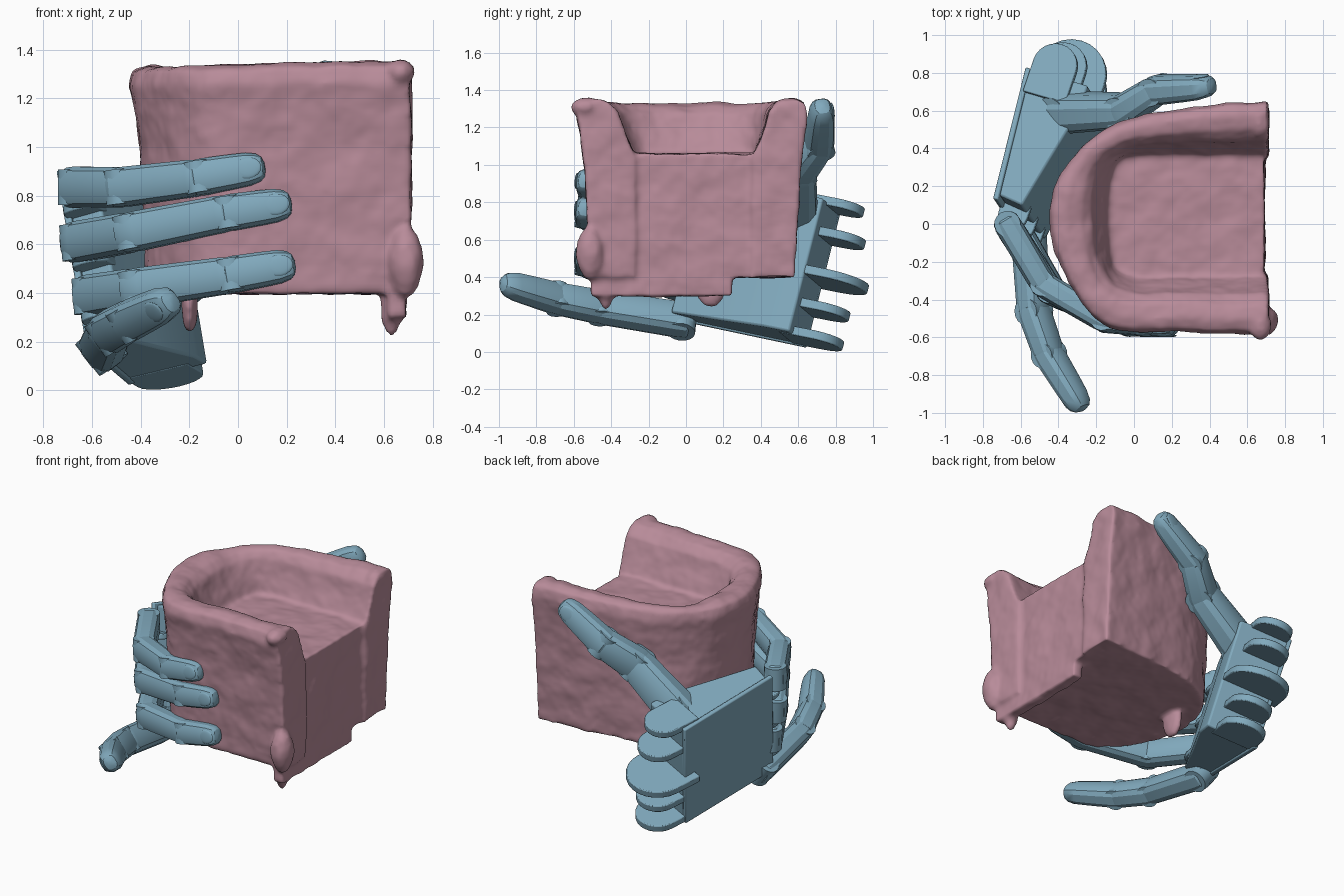
import bpy, bmesh, math
from mathutils import Vector, Matrix

if "Cube" in bpy.data.objects:
    bpy.data.objects.remove(bpy.data.objects["Cube"])


def material(name, rgb):
    m = bpy.data.materials.new(name)
    m.diffuse_color = (*rgb, 1)
    m.use_nodes = True
    m.node_tree.nodes["Principled BSDF"].inputs["Base Color"].default_value = m.diffuse_color
    return m


PINK = material("clay_pink", (0.48, 0.26, 0.32))
BLUE = material("hand_blue", (0.22, 0.40, 0.51))


def finish(bm, name, mat, angle=35, bevel=0):
    bmesh.ops.recalc_face_normals(bm, faces=bm.faces)
    me = bpy.data.meshes.new(name)
    bm.to_mesh(me)
    bm.free()
    me.materials.append(mat)
    ob = bpy.data.objects.new(name, me)
    bpy.context.collection.objects.link(ob)
    bpy.ops.object.select_all(action='DESELECT')
    ob.select_set(True)
    bpy.context.view_layer.objects.active = ob
    bpy.ops.object.shade_smooth_by_angle(angle=math.radians(angle))
    if bevel:
        b = ob.modifiers.new("bevel", 'BEVEL')
        b.width, b.segments = bevel, 2
    return ob


def loft(bm, rings):
    """Skin a list of closed point rings and cap both ends."""
    vs = [[bm.verts.new(p) for p in r] for r in rings]
    n = len(vs[0])
    for a, b in zip(vs, vs[1:]):
        for i in range(n):
            j = (i + 1) % n
            bm.faces.new((a[i], a[j], b[j], b[i]))
    bm.faces.new(vs[0])
    bm.faces.new(vs[-1][::-1])


def blob(bm, c, r):
    m = Matrix.Translation(c) @ Matrix.Diagonal((*r, 1))
    bmesh.ops.create_uvsphere(bm, u_segments=16, v_segments=10, radius=1, matrix=m)


def spline(pts, steps=6):
    p = [Vector(q) for q in pts]
    p = [2 * p[0] - p[1]] + p + [2 * p[-1] - p[-2]]
    out = []
    for i in range(1, len(p) - 2):
        a, b, c, d = p[i - 1:i + 3]
        for k in range(steps):
            t = k / steps
            out.append(0.5 * (2 * b + (c - a) * t + (2 * a - 5 * b + 4 * c - d) * t * t
                              + (3 * b - a - 3 * c + d) * t ** 3))
    return out + [p[-2]]


# --- Tub armchair: U-shaped wall between a round outer and a squarish inner path ---
outer = spline([(0.71, -0.585), (0.3, -0.575), (-0.13, -0.55), (-0.34, -0.32), (-0.45, 0.0),
                (-0.37, 0.3), (-0.1, 0.53), (0.3, 0.62), (0.71, 0.655)])
inner = spline([(0.71, -0.27), (0.3, -0.27), (0.0, -0.27), (-0.1, -0.2), (-0.12, 0.04),
                (-0.1, 0.28), (0.0, 0.355), (0.3, 0.36), (0.71, 0.35)])
# profile: (fraction from outer to inner, height)
profile = [(0.24, 0.4), (0.18, 0.7), (0.13, 1.0), (0.06, 1.17), (0.0, 1.26), (0.06, 1.325),
           (0.25, 1.345), (0.5, 1.33), (0.68, 1.28), (0.8, 1.18), (1.0, 1.04), (1.0, 0.4)]
bm = bmesh.new()
loft(bm, [[(*a.lerp(b, f), z + max(0, z - 1.2) * 0.15 * (a.x - 0.1)) for f, z in profile]
          for a, b in zip(outer, inner)])
base = [a.lerp(b, 0.3) for a, b in zip(outer, inner)]
loft(bm, [[(min(p.x, 0.69), p.y, z) for p in base] for z in (0.4, 1.06)])
# front lip, lumpy corner, arm ends and stubby legs
bmesh.ops.create_cube(bm, size=1, matrix=Matrix.Translation((0.65, -0.13, 0.36))
                      @ Matrix.Diagonal((0.08, 0.76, 0.13, 1)))
blob(bm, (0.69, -0.51, 0.53), (0.07, 0.075, 0.15))
blob(bm, (0.67, -0.54, 1.31), (0.06, 0.08, 0.055))
blob(bm, (0.66, 0.55, 1.29), (0.06, 0.1, 0.075))
blob(bm, (0.63, -0.43, 0.34), (0.05, 0.05, 0.12))
blob(bm, (-0.2, 0.13, 0.36), (0.035, 0.09, 0.12))
chair = finish(bm, "tub_armchair", PINK)
rm = chair.modifiers.new("fuse", 'REMESH')
rm.mode, rm.voxel_size, rm.use_smooth_shade = 'VOXEL', 0.016, True
sm = chair.modifiers.new("soften", 'SMOOTH')
sm.factor, sm.iterations = 0.5, 4
lumps = bpy.data.textures.new("clay_lumps", 'CLOUDS')
lumps.noise_scale = 0.16
dm = chair.modifiers.new("lumps", 'DISPLACE')
dm.texture, dm.strength, dm.mid_level = lumps, 0.025, 0.5

# --- Hand frame: L wrist to knuckles, W across palm, N out of hand back ---
O = Vector((-0.34, 0.79, 0.4))
W = Vector((-0.16, 0.24, 0.95)).normalized()
L = Vector((-0.31, -0.93, 0.17))
L = (L - W * L.dot(W)).normalized()
N = L.cross(W)


def at(l, n, w):
    return O + L * l + N * n + W * w


def prism(name, outline, w0, w1, bevel=0.012):
    bm = bmesh.new()
    loft(bm, [[at(l, n, w) for l, n in outline] for w in (w0, w1)])
    return finish(bm, name, BLUE, 30, bevel)


def tab(name, l, n, r, w0, w1, reach):
    """Hinge tab: half disc round (l, n) with a shank of given reach."""
    s = 1 if reach > 0 else -1
    pts = [(l - s * r * math.cos(a), n + r * math.sin(a))
           for a in [math.pi * (k / 12 - 0.5) for k in range(13)]]
    prism(name, pts + [(l + reach, n + r), (l + reach, n - r)], w0, w1, 0.006)


# Palm block with heel, and back plate
palm = [(0.1, -0.2), (0.1, 0.13), (0.2, 0.13), (0.8, 0.07), (0.82, -0.07), (0.55, -0.13), (0.25, -0.2)]
prism("palm", palm, -0.37, 0.375)
prism("hand_back_plate", [(0.1, 0.12), (0.1, 0.15), (0.83, 0.09), (0.83, 0.06)], -0.38, 0.39, 0.008)
# Wrist hinge tabs
for k, (l, w, r) in enumerate([(0.05, 0.38, 0.12), (0.01, 0.21, 0.13), (0, -0.02, 0.195),
                               (0, -0.19, 0.135), (0, -0.35, 0.14)]):
    tab(f"wrist_tab_{k}", l, 0.0, r, w - 0.024, w + 0.024, 0.18)
# Knuckle fork tabs between the fingers
for k, w in enumerate([0.2, -0.03, -0.26]):
    tab(f"knuckle_tab_{k}", 0.85, 0.0, 0.08, w - 0.018, w + 0.018, -0.2)


def digit(name, pts, sizes, outward):
    """Jointed finger: one faceted sleeve per bone, hinge pins, round tip and nail."""
    pts = [Vector(p) for p in pts]
    outward = Vector(outward)
    bm = bmesh.new()
    for i, (p, q) in enumerate(zip(pts, pts[1:])):
        d = (q - p).normalized()
        side = d.cross(outward).normalized()
        out = side.cross(d).normalized()
        tip = i == len(pts) - 2
        r0, r1 = sizes[i], sizes[i + 1]
        steps = [(-0.12, 0.75), (-0.06, 0.95), (0.08, 1.0), (0.5, 1.0)]
        steps += ([(0.75, 0.98), (0.9, 0.85), (0.97, 0.62), (1.0, 0.25)] if tip
                  else [(0.92, 1.0), (1.03, 0.94), (1.08, 0.75)])
        rings = []
        for t, s in steps:
            r = (r0 + (r1 - r0) * t) * s
            ring = []
            for k in range(12):
                a = 2 * math.pi * (k + 0.5) / 12
                c, sn = math.cos(a), math.sin(a)
                c = math.copysign(abs(c) ** 0.7, c)
                sn = math.copysign(abs(sn) ** 0.7, sn)
                ring.append(p + (q - p) * t + side * c * r + out * sn * r * 0.85)
            rings.append(ring)
        loft(bm, rings)
        # hinge pin across the joint
        m = Matrix((side, d, out)).transposed()
        m = Matrix.Translation(p) @ m.to_4x4() @ Matrix.Rotation(math.pi / 2, 4, 'Y')
        bmesh.ops.create_cone(bm, cap_ends=True, segments=16, radius1=r0 * 0.8,
                              radius2=r0 * 0.8, depth=r0 * 1.7, matrix=m)
    finish(bm, name, BLUE, 28)
    # fingernail lies on the outer side of the last bone
    nb = bmesh.new()
    c = p + (q - p) * 0.76 + out * r1 * 0.76
    m = Matrix.Translation(c) @ Matrix((side, d, out)).transposed().to_4x4()
    blob(nb, (0, 0, 0), (r1 * 0.65, r1 * 0.85, r1 * 0.14))
    bmesh.ops.transform(nb, matrix=m, verts=nb.verts)
    finish(nb, name + "_nail", BLUE, 60)


# --- Fingers and thumb ---
R = [0.087, 0.084, 0.077, 0.068]
digit("index_finger", [(-0.67, 0.0, 0.835), (-0.48, -0.32, 0.835), (-0.16, -0.51, 0.875), (0.11, -0.54, 0.92)],
      R, (-0.6, -0.8, 0))
digit("middle_finger", [(-0.66, -0.02, 0.61), (-0.44, -0.36, 0.65), (-0.04, -0.53, 0.73), (0.22, -0.54, 0.77)],
      R, (-0.5, -0.85, 0))
digit("ring_finger", [(-0.61, -0.04, 0.39), (-0.42, -0.37, 0.42), (-0.03, -0.53, 0.475), (0.235, -0.54, 0.52)],
      R, (-0.5, -0.85, 0))
digit("little_finger", [(-0.56, -0.02, 0.17), (-0.53, -0.46, 0.24), (-0.45, -0.69, 0.285), (-0.27, -0.985, 0.37)],
      [0.095, 0.09, 0.085, 0.072], (-0.75, -0.3, -0.55))
digit("thumb", [(-0.38, 0.59, 0.72), (-0.05, 0.60, 0.98), (0.12, 0.71, 1.12), (0.42, 0.73, 1.32)],
      [0.13, 0.108, 0.094, 0.075], (-0.2, 0.95, 0.1))
